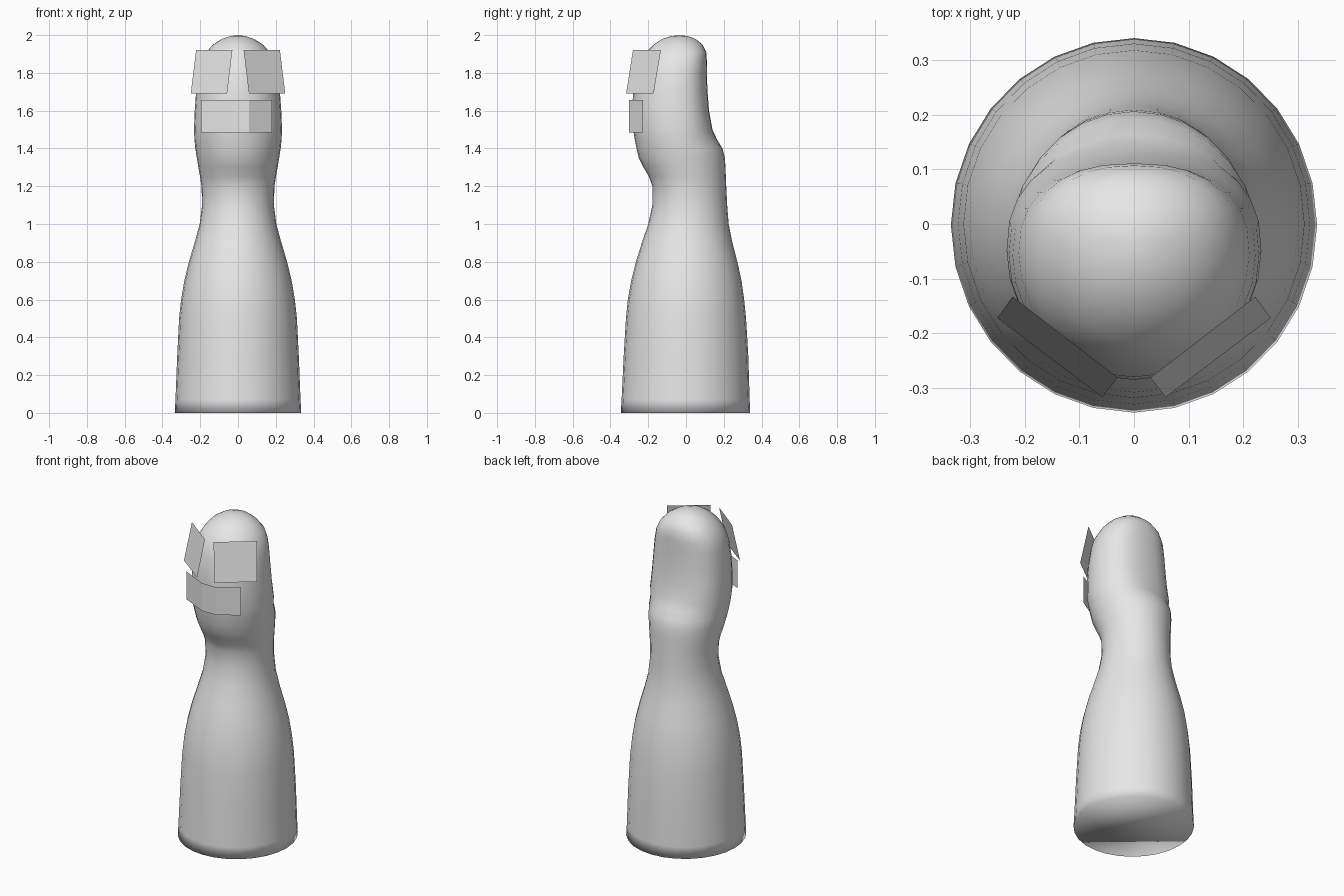
import bpy, bmesh, math

if "Cube" in bpy.data.objects:
    bpy.data.objects.remove(bpy.data.objects["Cube"])

grey = bpy.data.materials.new("light_grey")
grey.diffuse_color = (0.8, 0.8, 0.8, 1)
grey.use_nodes = True
grey.node_tree.nodes["Principled BSDF"].inputs["Base Color"].default_value = grey.diffuse_color


def finish(name, bm, smooth):
    me = bpy.data.meshes.new(name)
    bm.to_mesh(me)
    bm.free()
    me.materials.append(grey)
    for p in me.polygons:
        p.use_smooth = smooth
    ob = bpy.data.objects.new(name, me)
    bpy.context.collection.objects.link(ob)
    return ob


# Body stations: height, half width, front y, back y
STATIONS = [
    (0.00, .335, -.345, .340), (0.07, .331, -.341, .337),
    (0.30, .322, -.330, .330), (0.50, .312, -.318, .318),
    (0.60, .301, -.308, .308), (0.70, .284, -.290, .294),
    (0.80, .260, -.265, .272), (0.90, .230, -.234, .246),
    (1.00, .203, -.200, .226), (1.10, .190, -.178, .218),
    (1.20, .193, -.178, .213), (1.25, .201, -.196, .211),
    (1.30, .210, -.225, .209), (1.35, .218, -.250, .206),
    (1.40, .226, -.262, .193), (1.45, .231, -.272, .163),
    (1.50, .233, -.280, .140), (1.60, .229, -.285, .122),
    (1.70, .222, -.280, .114), (1.80, .211, -.262, .110),
    (1.86, .196, -.243, .111), (1.91, .168, -.212, .107),
    (1.95, .132, -.172, .088), (1.98, .085, -.125, .050),
    (1.995, .04, -.078, .008),
]
SIDES = 28


def ring(bm, z, hw, yf, yb):
    yc = 0.35 * (yf + yb)
    power = 2 / 2.4 if 1.45 < z < 1.93 else 1   # flatter back on the head
    verts = []
    for i in range(SIDES):
        a = 2 * math.pi * i / SIDES
        c, s = math.cos(a), math.sin(a)
        if s > 0:
            x = hw * math.copysign(abs(c) ** power, c)
            y = yc + (yb - yc) * s ** power
        else:
            x, y = hw * c, yc + (yc - yf) * s
        verts.append(bm.verts.new((x, y, z)))
    return verts


# Body: lofted rings, flat base, rounded tip
bm = bmesh.new()
rings = [ring(bm, *st) for st in STATIONS]
for lo, hi in zip(rings, rings[1:]):
    for i in range(SIDES):
        j = (i + 1) % SIDES
        bm.faces.new((lo[i], lo[j], hi[j], hi[i]))
bm.faces.new(rings[0][::-1])
tip = bm.verts.new((0, -.035, 2.0))
for i in range(SIDES):
    bm.faces.new((rings[-1][i], rings[-1][(i + 1) % SIDES], tip))
finish("finger_body", bm, True)


# Strip of quads between a lower and an upper path
def strip(name, low, high):
    bm = bmesh.new()
    a = [bm.verts.new(p) for p in low]
    b = [bm.verts.new(p) for p in high]
    for i in range(len(a) - 1):
        bm.faces.new((a[i], a[i + 1], b[i + 1], b[i]))
    bm.normal_update()
    if bm.faces[:][0].normal.y > 0:
        bmesh.ops.reverse_faces(bm, faces=bm.faces[:])
    finish(name, bm, False)


# Eye plates: mirrored, leaning back
for side, label in ((-1, "left"), (1, "right")):
    strip(label + "_eye_plate",
          [(side * .25, -.172, 1.69), (side * .058, -.317, 1.69)],
          [(side * .222, -.133, 1.92), (side * .03, -.281, 1.92)])

# Mouth plate: three-panel wrap
path = [(-.195, -.226), (-.035, -.303), (.057, -.303), (.18, -.228)]
strip("mouth_plate", [(x, y, 1.485) for x, y in path],
      [(x, y, 1.657) for x, y in path])
